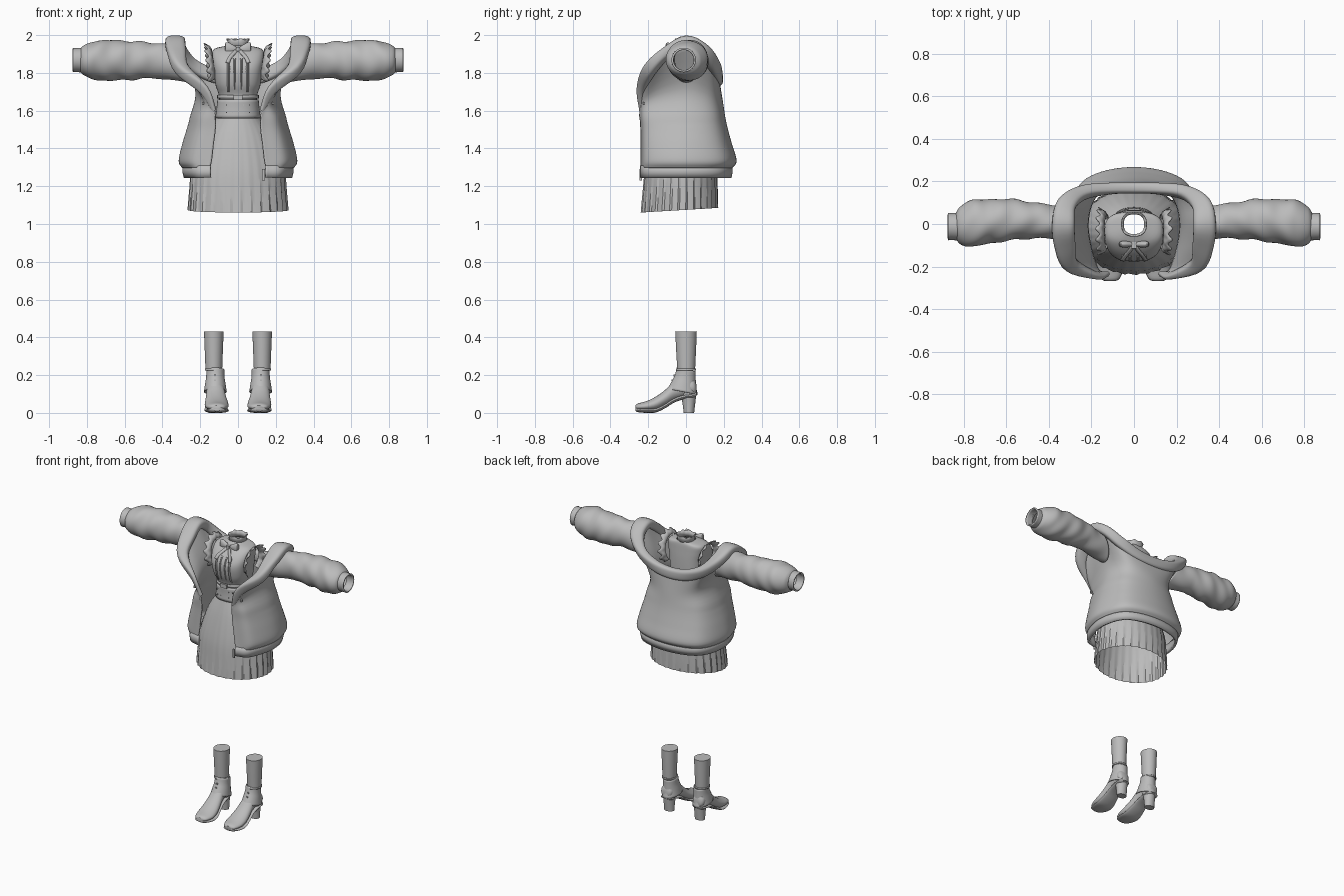
import bpy, bmesh, math
from mathutils import Vector as V

if "Cube" in bpy.data.objects:
    bpy.data.objects.remove(bpy.data.objects["Cube"], do_unlink=True)

grey = bpy.data.materials.new("plain grey")
grey.use_nodes = True
grey.diffuse_color = (0.5, 0.5, 0.5, 1)
grey.node_tree.nodes["Principled BSDF"].inputs["Base Color"].default_value = (0.5, 0.5, 0.5, 1)


def loft(name, rows, closed=True, caps="", thick=0, mirror=False, angle=40):
    """Skin a list of equal-length point rows."""
    bm = bmesh.new()
    grid = [[bm.verts.new(p) for p in row] for row in rows]
    n = len(rows[0])
    for a, b in zip(grid, grid[1:]):
        for i in range(n if closed else n - 1):
            j = (i + 1) % n
            bm.faces.new((a[i], a[j], b[j], b[i]))
    if "s" in caps:
        bm.faces.new(grid[0])
    if "e" in caps:
        bm.faces.new(grid[-1])
    bmesh.ops.recalc_face_normals(bm, faces=bm.faces)
    me = bpy.data.meshes.new(name)
    bm.to_mesh(me)
    bm.free()
    ob = bpy.data.objects.new(name, me)
    bpy.context.collection.objects.link(ob)
    me.materials.append(grey)
    if thick:
        mod = ob.modifiers.new("thickness", "SOLIDIFY")
        mod.thickness, mod.offset = thick, 0
    if mirror:
        ob.modifiers.new("mirror", "MIRROR")
    bpy.context.view_layer.objects.active = ob
    ob.select_set(True)
    bpy.ops.object.shade_smooth_by_angle(angle=math.radians(angle))
    ob.select_set(False)
    return ob


def spline(pts, n):
    """Sample n points of a smooth curve through pts."""
    p = [V(q) for q in pts]
    p = [2 * p[0] - p[1]] + p + [2 * p[-1] - p[-2]]
    out = []
    for k in range(n):
        t = k / (n - 1) * (len(pts) - 1)
        i = min(int(t), len(pts) - 2)
        t -= i
        a, b, c, d = p[i:i + 4]
        out.append((2 * b + (c - a) * t + (2 * a - 5 * b + 4 * c - d) * t * t
                    + (3 * b - a - 3 * c + d) * t ** 3) / 2)
    return out


def both(pts):
    """Append the mirrored half of a path that ends on the middle plane."""
    return list(pts) + [(-x, y, z) for x, y, z in reversed(pts[:-1])]


def rounded(t, power):
    """Cosine and sine of a rounded-square outline."""
    c, s = math.cos(t), math.sin(t)
    return math.copysign(abs(c) ** (2 / power), c), math.copysign(abs(s) ** (2 / power), s)


def ring(z, a, yf, yb, cx=0, power=2, slope=0, n=48):
    """Horizontal rounded outline from front yf to back yb."""
    pts = []
    for i in range(n):
        c, s = rounded(math.tau * i / n, power)
        y = (yf + yb) / 2 + (yb - yf) / 2 * s
        pts.append((cx + a * c, y, z + slope * y))
    return pts


def smooth_rings(keys, count, **kw):
    """Rings from smoothly interpolated (z, half width, front, back) keys."""
    lo = spline([k[:3] for k in keys], count)
    hi = spline([(k[3], 0, 0) for k in keys], count)
    return [ring(*p, q[0], **kw) for p, q in zip(lo, hi)]


def box(name, loc, size, mirror=False):
    x, y, z = (s / 2 for s in size)
    rows = [[(loc[0] + i * x, loc[1] + j * y, loc[2] + k * z)
             for i, j in ((-1, -1), (1, -1), (1, 1), (-1, 1))] for k in (-1, 1)]
    return loft(name, rows, caps="se", mirror=mirror)


# Full skirt with flat knife pleats
rows = smooth_rings([(1.57, .11, -.142, .072), (1.46, .185, -.178, .115), (1.3, .243, -.215, .158),
                     (1.18, .256, -.228, .166), (1.075, .264, -.237, .168)], 13, n=120)
for k, row in enumerate(rows):
    t = k / 12
    for i, (x, y, z) in enumerate(row):
        f = 1 + .03 * t * (i % 4 / 3 - .5)
        row[i] = (x * f, (y + .035) * f - .035, z + .06 * t * y)
loft("pleated_skirt", rows, angle=25)

# Blouse body, waistband and belt
loft("blouse", smooth_rings([(1.57, .105, -.14, .065), (1.67, .1, -.14, .065), (1.74, .12, -.166, .066),
     (1.82, .13, -.175, .064), (1.88, .138, -.145, .06), (1.925, .128, -.098, .056),
     (1.945, .058, -.055, .05)], 28, power=2.8))
loft("waistband", smooth_rings([(1.56, .115, -.15, .075), (1.61, .11, -.148, .073),
     (1.66, .105, -.15, .073)], 7, power=2.3), thick=.008)
loft("belt", [ring(z, .107, -.153, .075, power=2.3) for z in (1.664, 1.684)], thick=.006)
box("belt_buckle", (0, -.157, 1.67), (.05, .012, .028))
for z in (1.59, 1.63):
    for x in (.03, .06):
        box("waistband_stud", (x, -.146, z), (.006, .01, .006), mirror=True)

# Standing collar with a frilled rim
loft("neck_collar", [[(x * f, y * f, z + (.004 * math.sin(i * math.pi / 3) if f > 1 else 0))
     for i, (x, y, z) in enumerate(ring(h, .053, -.052, .05, power=2.5))]
     for h, f in ((1.935, 1), (1.96, .95), (1.978, 1.1))], thick=.005)

# Vertical frills on the chest
for x in (.018, .05):
    path = spline([(x, -.146, 1.7), (x, -.168, 1.75), (x, -.176, 1.82), (x, -.152, 1.875)], 16)
    loft("chest_frill", [[p + V((-.007, .006, 0)), p + V((0, -.002, 0)), p + V((.007, .006, 0))]
         for p in path], closed=False, thick=.003, mirror=True)

# Neck bow
loops = []
for x, h, d in ((.005, .01, .008), (.025, .02, .014), (.05, .032, .016), (.066, .03, .012), (.07, .014, .005)):
    loops.append([(x, -.095 + d * math.cos(i * math.tau / 16),
                   1.925 + x * .1 + h * math.sin(i * math.tau / 16)) for i in range(16)])
loft("bow_loop", loops, caps="se", mirror=True)
box("bow_knot", (0, -.1, 1.925), (.022, .03, .026))
path = spline([(.005, -.105, 1.92), (.024, -.13, 1.9), (.045, -.155, 1.875), (.055, -.172, 1.85)], 10)
loft("bow_tail", [[p + V((-.01, 0, 0)), p + V((.01, 0, .006))] for p in path],
     closed=False, thick=.004, mirror=True)

# Shoulder frills around the armholes
rows = []
for k in range(121):
    t = math.radians(-50 + 280 * k / 120)
    d = V((0, -math.cos(t), math.sin(t)))
    base = V((.128 + .012 * math.sin(t), -.035, 1.84)) + V((0, d.y * .08, d.z * .085))
    wave = math.sin(k * math.tau / 12)
    rows.append([base, base + d * .016 + V((.014 + .003 * wave, 0, 0)),
                 base + d * (.028 + .005 * wave) + V((.032 + .009 * wave, 0, 0))])
loft("shoulder_frill", rows, closed=False, thick=.005, mirror=True)

# Jacket body hanging off the shoulders
neck = both([(.125, -.235, 1.60), (.18, -.24, 1.71), (.298, -.19, 1.82), (.325, -.1, 1.91), (.332, 0, 1.965),
             (.318, .09, 1.92), (.245, .145, 1.84), (.13, .165, 1.785), (0, .17, 1.768)])
COLS = 81
neckline = spline(neck, COLS)


def panel(z, gap, a, yf, yb):
    return spline(both([(gap, yf, z), (.82 * a, .82 * yf, z), (a, 0, z), (.76 * a, .76 * yb, z), (0, yb, z)]), COLS)


keys = [panel(*k) for k in ((1.30, .15, .292, -.235, .24), (1.335, .14, .308, -.235, .262),
        (1.42, .13, .29, -.235, .238), (1.5, .12, .266, -.236, .216), (1.56, .12, .25, -.24, .203))]
upper = panel(0, .12, .222, -.243, .19)
keys.append([V((u.x, u.y, 1.56 + .4 * (p.z - 1.56))) for u, p in zip(upper, neckline)])
keys.append(neckline)
columns = [spline(c, 31) for c in zip(*keys)]
loft("jacket_body", list(zip(*columns)), closed=False, thick=.012)
loft("jacket_hem", [panel(z, .145, a, -.235, yb) for z, a, yb in
     ((1.245, .278, .232), (1.275, .285, .238), (1.31, .285, .236))], closed=False, thick=.018)

# Broad flat collar along the neckline: half sizes outward and across
sizes = spline(both([(0, .012, .01), (0, .014, .028), (0, .036, .034), (0, .05, .03), (0, .053, .033),
                     (0, .046, .034), (0, .032, .036), (0, .027, .037), (0, .026, .037)]), COLS)
rows = []
for k, p in enumerate(neckline):
    tan = (neckline[min(k + 1, COLS - 1)] - neckline[max(k - 1, 0)]).normalized()
    out = V((p.x, p.y + .03, 0))
    out = (out - tan * out.dot(tan)).normalized()
    up = tan.cross(out)
    row = []
    for i in range(24):
        c, s = rounded(math.tau * i / 24, 3)
        row.append(p + out * sizes[k].y * c + up * sizes[k].z * s)
    rows.append(row)
loft("jacket_collar", rows, caps="se")

# Zip pull, snap buttons and slanted pocket seams
box("zip_pull", (.135, -.24, 1.26), (.014, .012, .06))
box("snap_button", (.185, -.222, 1.64), (.012, .012, .014), mirror=True)
path = spline([(.234, -.145, 1.5), (.262, -.115, 1.45), (.284, -.08, 1.4)], 6)
loft("pocket_seam", [[p + V((0, -.002, -.002)), p + V((.001, .002, .002))] for p in path],
     closed=False, thick=.008, mirror=True)

# Baggy sleeves with soft folds, then cuffs
keys = spline([(.33, .085, .08), (.4, .086, .076), (.5, .094, .085), (.6, .101, .096), (.7, .104, .102),
               (.77, .096, .106), (.815, .076, .086), (.835, .058, .06)], 60)
rows = []
for x, rz, ry in keys:
    row, root = [], max(0, (.45 - x) / .12)
    sway = .02 * math.cos((x - .55) * 7)
    for i in range(40):
        t = math.tau * i / 40
        fold = 1 + .05 * math.sin(x * 50 + 2 * math.sin(t + 1)) * math.sin(t * 2 + x * 9) * min(1, (.84 - x) * 12)
        row.append((x + root * .05 * (math.sin(t) - .6), sway + ry * fold * math.cos(t),
                    1.866 + rz * fold * math.sin(t) - root * .015 * (1 - math.sin(t))))
    rows.append(row)
loft("sleeve", rows, thick=.006, mirror=True)
loft("sleeve_cuff", [[(x, -.012 + r * math.cos(i * math.tau / 32), 1.868 + r * math.sin(i * math.tau / 32))
     for i in range(32)] for x, r in ((.82, .058), (.835, .06), (.865, .058), (.875, .06))], thick=.01, mirror=True)

# Boots: shaft, ankle flap, foot, sole and heel
loft("boot_shaft", smooth_rings([(.43, .052, -.057, .057), (.33, .048, -.052, .053), (.225, .044, -.046, .048)],
     8, cx=.128), caps="s", mirror=True)
loft("boot_top_band", [ring(z, .046, -.049, .05, cx=.127) for z in (.224, .234)], thick=.005, mirror=True)
loft("ankle_flap", smooth_rings([(.23, .045, -.047, .049), (.19, .046, -.056, .049), (.15, .052, -.074, .051),
     (.108, .058, -.096, .06)], 12, cx=.12, slope=-.2), thick=.005, mirror=True)


def along_foot(keys, grow=0):
    """Upright rounded sections (y, half width, bottom, top) running toe to heel."""
    ends = spline([k[:3] for k in keys], 24)
    tops = spline([(k[3], 0, 0) for k in keys], 24)
    return [[(.112 + .01 * max(0, 1 + y * 5) + (w + grow) * math.cos(i * math.tau / 24), y,
              (lo + hi[0]) / 2 + (hi[0] - lo) / 2 * math.sin(i * math.tau / 24)) for i in range(24)]
            for (y, w, lo), hi in zip(ends, tops)]


foot = [(-.268, .024, .02, .04), (-.255, .044, .014, .05), (-.21, .061, .01, .062), (-.16, .062, .012, .086),
        (-.11, .054, .035, .122), (-.06, .047, .066, .17), (0, .045, .085, .19), (.04, .042, .09, .18),
        (.055, .025, .1, .15)]
loft("foot", along_foot(foot), caps="se", mirror=True)
loft("sole", along_foot([(y, w, lo - .01, lo + .014) for y, w, lo, hi in foot], .002), caps="se", mirror=True)
loft("boot_heel", smooth_rings([(.115, .044, -.035, .056), (.06, .038, -.02, .05), (0, .035, -.012, .043)],
     8, cx=.12), caps="se", mirror=True)
for y, z in ((-.066, .165), (-.057, .19)):
    box("boot_button", (.122, y - .004, z + .008), (.012, .012, .01), mirror=True)
